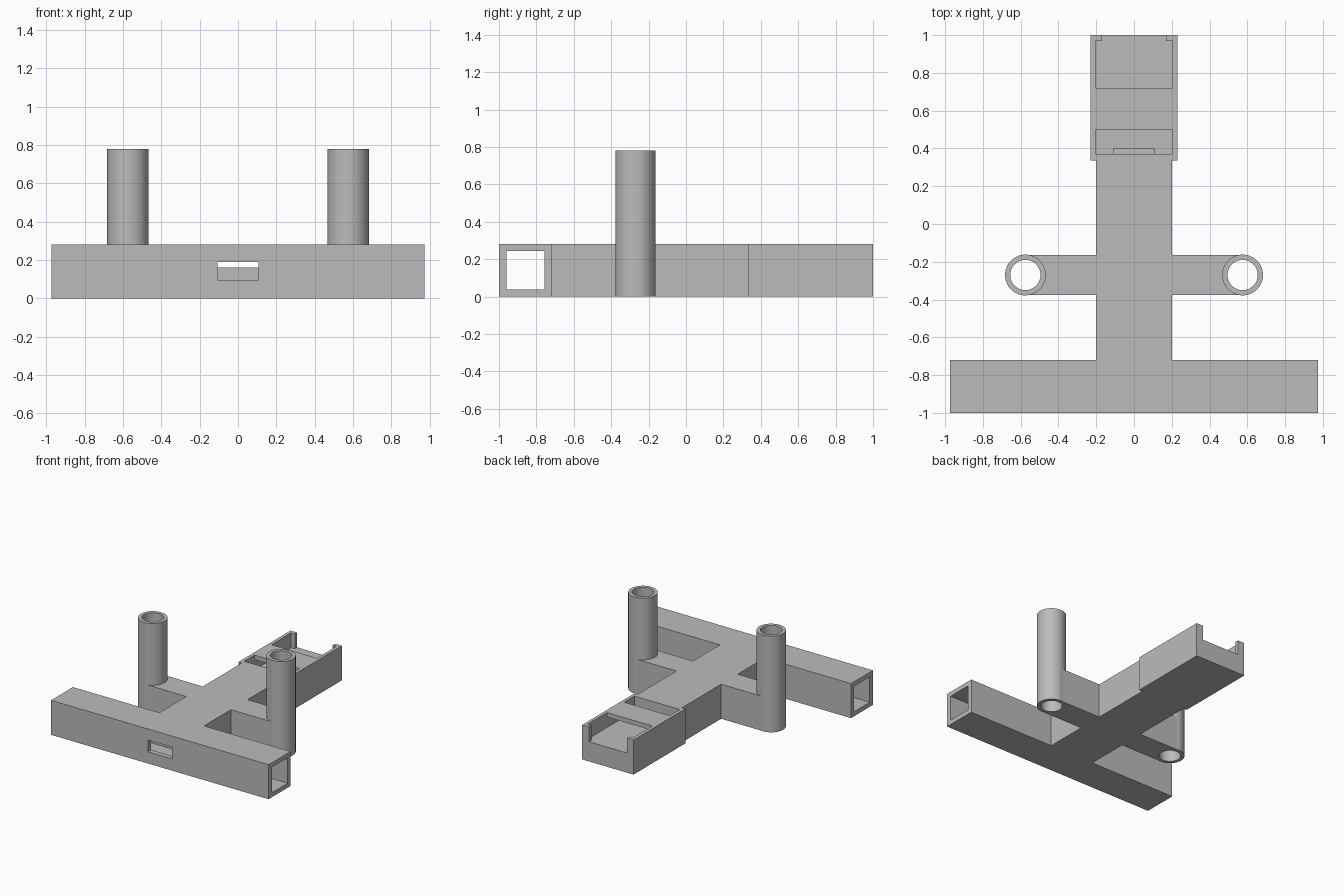
import bpy
from math import radians

cube = bpy.data.objects.get("Cube")
if cube:
    bpy.data.objects.remove(cube, do_unlink=True)

grey = bpy.data.materials.new("plain grey")
grey.use_nodes = True
grey.diffuse_color = (0.5, 0.5, 0.5, 1)
grey.node_tree.nodes["Principled BSDF"].inputs["Base Color"].default_value = (0.5, 0.5, 0.5, 1)


def box(name, x, y, z):
    """Box from (min, max) ranges on each axis."""
    ranges = (x, y, z)
    bpy.ops.mesh.primitive_cube_add(size=1, location=[(a + b) / 2 for a, b in ranges])
    ob = bpy.context.object
    ob.name = name
    ob.scale = [b - a for a, b in ranges]
    bpy.ops.object.transform_apply(location=True, rotation=True, scale=True)
    ob.data.materials.append(grey)
    return ob


def tube(name, x, radius, z):
    bpy.ops.mesh.primitive_cylinder_add(vertices=64, radius=radius, depth=z[1] - z[0],
                                        location=(x, POST_Y, (z[0] + z[1]) / 2))
    ob = bpy.context.object
    ob.name = name
    bpy.ops.object.transform_apply(location=True, rotation=True, scale=True)
    ob.data.materials.append(grey)
    return ob


def combine(ob, others, operation):
    """Apply booleans in order and remove the helper objects."""
    for other in others:
        mod = ob.modifiers.new("cut", 'BOOLEAN')
        mod.operation = operation
        mod.solver = 'EXACT'
        mod.object = other
        bpy.context.view_layer.update()
        graph = bpy.context.evaluated_depsgraph_get()
        mesh = bpy.data.meshes.new_from_object(ob.evaluated_get(graph))
        ob.modifiers.clear()
        ob.data = mesh
        bpy.data.objects.remove(other, do_unlink=True)


H = 0.28
POST_X, POST_Y, POST_R, BORE_R = 0.575, -0.27, 0.108, 0.08

# Frame: cross beam, spine, tail tray and side arms
frame = box("frame", (-0.975, 0.975), (-1, -0.72), (0, H))
combine(frame, [
    box("spine", (-0.2, 0.2), (-0.8, 0.5), (0, H)),
    box("tail", (-0.23, 0.23), (0.335, 1), (0, H)),
    box("arms", (-POST_X, POST_X), (POST_Y - 0.106, POST_Y + 0.106), (0, H)),
], 'UNION')

# Beam bore, cable channel, tray pockets, end notch and post sockets
combine(frame, [
    box("beam_bore", (-1.1, 1.1), (-0.96, -0.757), (0.037, 0.243)),
    box("cable_channel", (-0.108, 0.108), (-1.1, 0.4), (0.095, 0.19)),
    box("tray_cavity", (-0.203, 0.203), (0.37, 0.97), (0.16, 0.243)),
    box("front_slot", (-0.203, 0.203), (0.37, 0.5), (0.16, 0.4)),
    box("rear_pocket", (-0.203, 0.203), (0.72, 0.97), (0.16, 0.4)),
    box("end_notch", (-0.17, 0.17), (0.9, 1.1), (0.16, 0.4)),
] + [tube("socket", s * POST_X, 0.095, (-0.1, 0.5)) for s in (-1, 1)], 'DIFFERENCE')

# Hollow upright posts
for side, s in (("left", 1), ("right", -1)):
    post = tube(side + "_post", s * POST_X, POST_R, (0, 0.78))
    combine(post, [tube("bore", s * POST_X, BORE_R, (-0.1, 0.9))], 'DIFFERENCE')
    bpy.ops.object.select_all(action='DESELECT')
    post.select_set(True)
    bpy.context.view_layer.objects.active = post
    bpy.ops.object.shade_smooth_by_angle(angle=radians(30))
